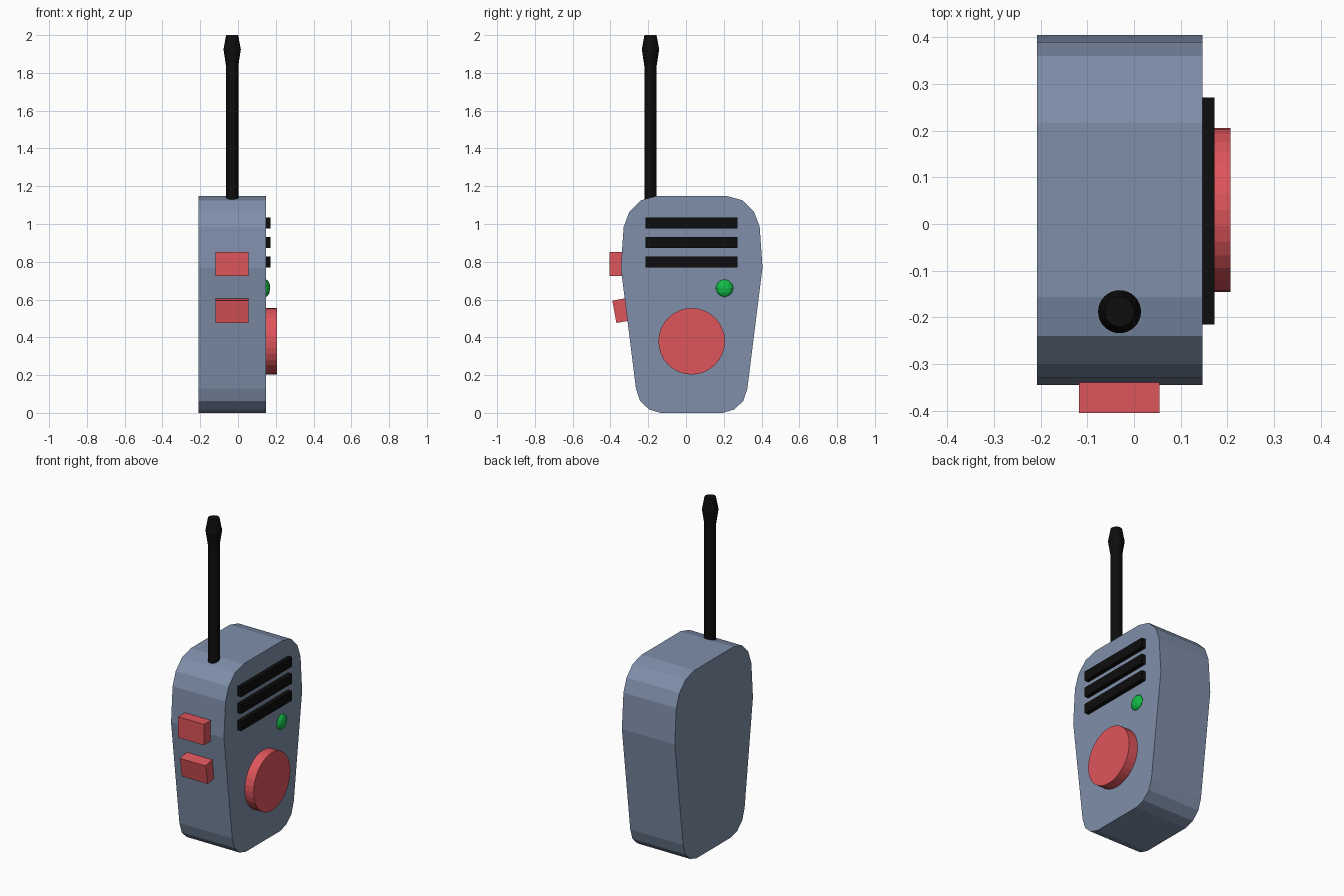
import bpy, bmesh, math

if "Cube" in bpy.data.objects:
    bpy.data.objects.remove(bpy.data.objects["Cube"])


def material(name, rgb):
    m = bpy.data.materials.new(name)
    m.diffuse_color = (*rgb, 1)
    m.use_nodes = True
    m.node_tree.nodes["Principled BSDF"].inputs["Base Color"].default_value = m.diffuse_color
    return m


BLUE = material("blue_grey", (0.21, 0.275, 0.40))
RED = material("red", (0.73, 0.09, 0.105))
BLACK = material("black", (0.004, 0.004, 0.004))
GREEN = material("green", (0.006, 0.5, 0.06))


def finish(name, bm, mat, loc=(0, 0, 0), rot=(0, 0, 0)):
    bmesh.ops.recalc_face_normals(bm, faces=bm.faces)
    me = bpy.data.meshes.new(name)
    bm.to_mesh(me)
    bm.free()
    me.materials.append(mat)
    ob = bpy.data.objects.new(name, me)
    ob.location, ob.rotation_euler = loc, rot
    bpy.context.collection.objects.link(ob)
    return ob


def box(name, size, mat, loc, tilt=0):
    bm = bmesh.new()
    bmesh.ops.create_cube(bm, size=1)
    bmesh.ops.scale(bm, vec=size, verts=bm.verts)
    return finish(name, bm, mat, loc, (tilt, 0, 0))


def lathe(name, profile, sides, mat, loc, rot=(0, 0, 0)):
    # rings of (radius, height) bridged and capped
    bm = bmesh.new()
    rings = [[bm.verts.new((r * math.cos(2 * math.pi * i / sides),
                            r * math.sin(2 * math.pi * i / sides), z))
              for i in range(sides)] for r, z in profile]
    for a, b in zip(rings, rings[1:]):
        for i in range(sides):
            j = (i + 1) % sides
            bm.faces.new((a[i], a[j], b[j], b[i]))
    bm.faces.new(rings[0])
    bm.faces.new(rings[-1])
    return finish(name, bm, mat, loc, rot)


# Body: mirrored half profile (half width, z) extruded along x
CY, X0, X1 = 0.03, -0.208, 0.147
half = [(0.165, 0), (0.225, 0.018), (0.273, 0.063), (0.295, 0.13), (0.375, 0.77),
        (0.36, 0.985), (0.33, 1.065), (0.27, 1.125), (0.187, 1.148)]
outline = [(CY + w, z) for w, z in half] + [(CY - w, z) for w, z in reversed(half)]
bm = bmesh.new()
face = bm.faces.new([bm.verts.new((X0, y, z)) for y, z in outline])
ext = bmesh.ops.extrude_face_region(bm, geom=[face])["geom"]
bmesh.ops.translate(bm, vec=(X1 - X0, 0, 0),
                    verts=[v for v in ext if isinstance(v, bmesh.types.BMVert)])
finish("body", bm, BLUE)

# Speaker bars
for i, z in enumerate((1.005, 0.903, 0.799)):
    box(f"speaker_bar_{i + 1}", (0.046, 0.487, 0.058), BLACK, (0.15, 0.028, z))

# Round front button
lathe("round_button", [(0.176, 0), (0.176, 0.08)], 32, RED,
      (0.127, CY, 0.379), (0, math.pi / 2, 0))

# Indicator light
bm = bmesh.new()
bmesh.ops.create_icosphere(bm, subdivisions=2, radius=0.047)
bmesh.ops.scale(bm, vec=(0.5, 1, 1), verts=bm.verts)
finish("indicator_light", bm, GREEN, (0.147, 0.204, 0.66))

# Side buttons
box("upper_side_button", (0.173, 0.1, 0.127), RED, (-0.0315, -0.355, 0.788))
box("lower_side_button", (0.173, 0.1, 0.12), RED, (-0.0315, -0.33, 0.544), math.radians(10.3))

# Antenna with flared tip
lathe("antenna", [(0.033, 1.1), (0.033, 1.84), (0.046, 1.925), (0.043, 1.94), (0.032, 2.0)],
      32, BLACK, (-0.031, -0.188, 0))
